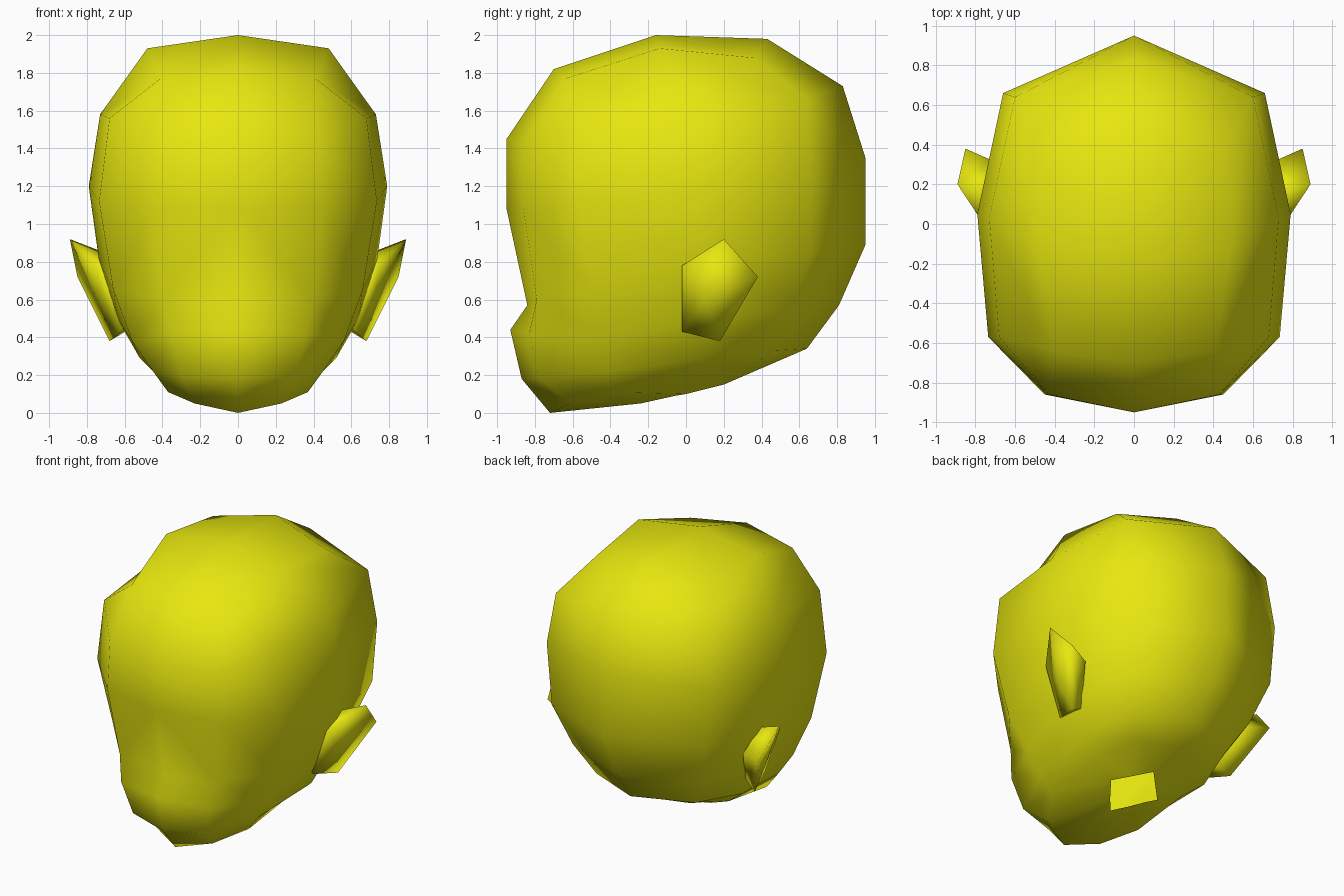
import bpy, bmesh

if "Cube" in bpy.data.objects:
    bpy.data.objects.remove(bpy.data.objects["Cube"])

yellow = bpy.data.materials.new("yellow")
yellow.diffuse_color = (0.8, 0.8, 0.005, 1)
yellow.use_nodes = True
yellow.node_tree.nodes["Principled BSDF"].inputs["Base Color"].default_value = yellow.diffuse_color


def finish(name, bm):
    """Weld, orient, smooth and mirror a half part across x = 0."""
    bmesh.ops.remove_doubles(bm, verts=bm.verts, dist=0.001)
    bmesh.ops.dissolve_degenerate(bm, dist=0.0005, edges=bm.edges)
    geom = bm.verts[:] + bm.edges[:] + bm.faces[:]
    bmesh.ops.mirror(bm, geom=geom, axis='X', merge_dist=0.001)
    bmesh.ops.recalc_face_normals(bm, faces=bm.faces)
    for f in bm.faces:
        f.smooth = True
    me = bpy.data.meshes.new(name)
    bm.to_mesh(me)
    bm.free()
    me.materials.append(yellow)
    ob = bpy.data.objects.new(name, me)
    bpy.context.collection.objects.link(ob)
    return ob


def loft(bm, rings, closed=False):
    """Skin neighbouring rings; repeated points collapse to triangles."""
    n = len(rings[0])
    for a, b in zip(rings, rings[1:]):
        for i in range(n if closed else n - 1):
            j = (i + 1) % n
            pts = []
            for p in (a[i], a[j], b[j], b[i]):
                if p not in pts:
                    pts.append(p)
            if len(pts) > 2:
                bm.faces.new([bm.verts.new(p) for p in pts])


# head: half rings from front centre round the side to back centre, top down
crown = (0, -.16, 2.0)
corner = (.41, -.64, 1.77)
head_rings = [
    [crown] * 6,
    [(0, -.70, 1.82), corner, corner, (.48, -.14, 1.93), (.45, .36, 1.88), (0, .43, 1.98)],
    [(0, -.95, 1.45), (.43, -.86, 1.43), (.68, -.57, 1.56), (.73, .03, 1.58), (.60, .64, 1.66), (0, .83, 1.73)],
    [(0, -.95, 1.08), (.45, -.86, 1.08), (.735, -.57, 1.12), (.79, .05, 1.20), (.66, .66, 1.29), (0, .95, 1.35)],
    [(0, -.84, .57), (.40, -.79, .60), (.66, -.50, .65), (.735, .08, .80), (.62, .66, .85), (0, .95, .89)],
    [(0, -.93, .44), (.36, -.83, .42), (.56, -.43, .38), (.64, .10, .50), (.52, .56, .55), (0, .81, .57)],
    [(0, -.87, .18), (.30, -.78, .19), (.45, -.42, .22), (.52, .10, .29), (.40, .46, .33), (0, .64, .34)],
    [(0, -.72, 0), (.23, -.62, .05), (.37, -.40, .11), (.38, .05, .18), (.25, .33, .24), (0, .42, .245)],
    # open diamond under the neck
    [(0, -.24, .05), (.08, -.15, .07), (.15, -.06, .09), (.20, 0, .10), (.10, .10, .125), (0, .20, .15)],
]
bm = bmesh.new()
loft(bm, head_rings)
finish("head", bm)

# ears: cupped five-sided flap, from hollow to rim to root inside the head
ear_rings = [
    [(.73, .10, .60)] * 5,
    [(.745, -.02, .78), (.89, .20, .92), (.85, .38, .72), (.68, .18, .38), (.62, -.02, .43)],
    [(.70, .00, .76), (.71, .16, .85), (.67, .30, .70), (.58, .15, .44), (.57, .00, .46)],
]
bm = bmesh.new()
loft(bm, ear_rings, closed=True)
finish("ears", bm)
